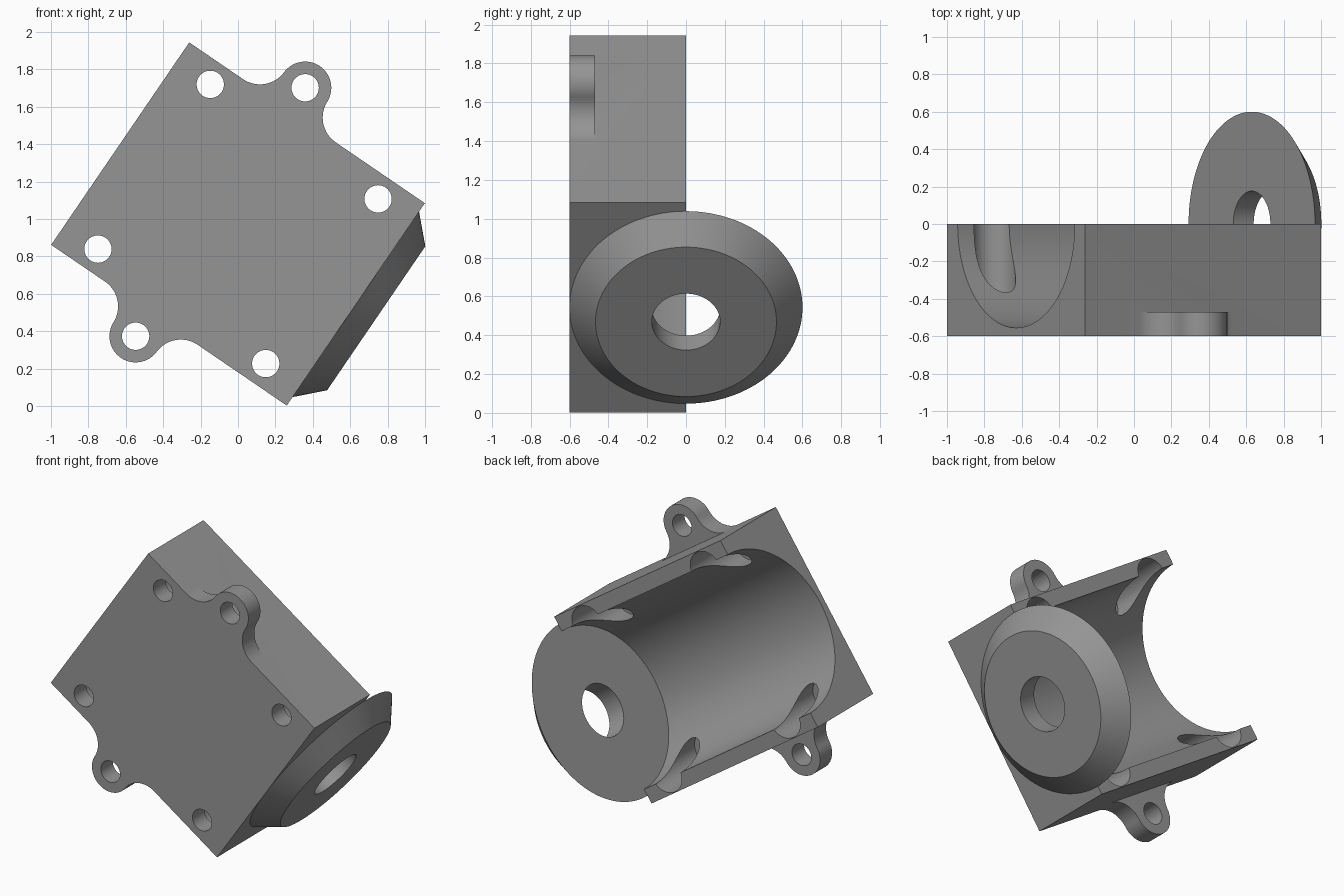
import bpy, bmesh, math
from mathutils import Matrix, Vector

if "Cube" in bpy.data.objects:
    bpy.data.objects.remove(bpy.data.objects["Cube"])

# Built in a straight frame (x = bore axis, y = depth, z = width), then tilted
L, W, D = 1.525, 1.31, 0.6
BORE, HOLE = 0.555, 0.073
TILT = math.radians(34.3)
EAR_X, EAR_Z, EAR_R, EAR_T = -0.114, 0.804, 0.14, 0.13

grey = bpy.data.materials.new("grey")
grey.diffuse_color = (0.30, 0.30, 0.30, 1)
grey.use_nodes = True
grey.node_tree.nodes["Principled BSDF"].inputs["Base Color"].default_value = grey.diffuse_color


def make(name, bm):
    bmesh.ops.recalc_face_normals(bm, faces=bm.faces)
    me = bpy.data.meshes.new(name)
    bm.to_mesh(me)
    bm.free()
    me.materials.append(grey)
    ob = bpy.data.objects.new(name, me)
    bpy.context.collection.objects.link(ob)
    return ob


def box(name, lo, hi):
    bm = bmesh.new()
    bmesh.ops.create_cube(bm, size=1)
    lo, hi = Vector(lo), Vector(hi)
    for v in bm.verts:
        v.co = (lo + hi) / 2 + Vector(a * b for a, b in zip(v.co, hi - lo))
    return make(name, bm)


def rod(name, start, axis, length, r1, r2=None, sides=64, spin=0.0):
    """Cylinder or cone running from start along +x or +y."""
    bm = bmesh.new()
    bmesh.ops.create_cone(bm, cap_ends=True, segments=sides, radius1=r1,
                          radius2=r1 if r2 is None else r2, depth=length)
    turn = Matrix.Rotation(math.pi / 2, 4, 'Y') if axis == 'x' else Matrix.Rotation(-math.pi / 2, 4, 'X')
    bm.transform(Matrix.Translation(start) @ turn @ Matrix.Translation((0, 0, length / 2))
                 @ Matrix.Rotation(spin, 4, 'Z'))
    return make(name, bm)


def combine(target, other, op):
    m = target.modifiers.new("bool", 'BOOLEAN')
    m.operation, m.object, m.solver = op, other, 'EXACT'
    bpy.context.view_layer.objects.active = target
    bpy.ops.object.modifier_apply(modifier=m.name)
    bpy.data.objects.remove(other)


def ear(side):
    """Rounded lug that flows into the block edge through two fillets."""
    edge, fx = W / 2, 0.30
    g = EAR_Z - edge
    rf = (fx * fx + g * g - EAR_R ** 2) / (2 * (EAR_R + g))
    cz = edge + rf
    a = math.atan2(cz - EAR_Z, fx)                # direction from lug to fillet centre
    pts = [(fx, edge - 0.05)]
    for i in range(17):                           # fillet from the block edge up to the lug
        t = -math.pi / 2 + (a - math.pi / 2) * i / 16
        pts.append((fx + rf * math.cos(t), cz + rf * math.sin(t)))
    for i in range(1, 17):                        # lug arc up to its top
        t = a + (math.pi / 2 - a) * i / 16
        pts.append((EAR_R * math.cos(t), EAR_Z + EAR_R * math.sin(t)))
    pts += [(-x, z) for x, z in reversed(pts[:-1])]
    bm = bmesh.new()
    f = bm.faces.new([bm.verts.new((EAR_X + x, -D, side * z)) for x, z in pts])
    ext = bmesh.ops.extrude_face_region(bm, geom=[f])
    bmesh.ops.translate(bm, vec=(0, EAR_T, 0),
                        verts=[v for v in ext["geom"] if isinstance(v, bmesh.types.BMVert)])
    return make("ear", bm)


# Block with an open half-round cradle
body = box("motor_cradle", (-L / 2, -D, -W / 2), (L / 2, 0, W / 2))
combine(body, rod("bore", (-L, 0, 0), 'x', 2 * L, BORE, sides=128), 'DIFFERENCE')

# Corner screw holes, each with a wide counterbore from the back
for sx in (-1, 1):
    for sz in (-1, 1):
        x, z = sx * 0.543, sz * 0.533
        combine(body, rod("hole", (x, -D - 0.1, z), 'y', 0.9, HOLE), 'DIFFERENCE')
        combine(body, rod("counterbore", (x, -0.47, z), 'y', 0.7, 0.116), 'DIFFERENCE')

# Side ears with a through hole and a hexagonal nut pocket in front
for s in (-1, 1):
    combine(body, ear(s), 'UNION')
    c = (EAR_X, -D - 0.1, s * EAR_Z)
    combine(body, rod("hole", c, 'y', 0.5, HOLE), 'DIFFERENCE')
    combine(body, rod("nut_pocket", c, 'y', 0.165, 0.11, sides=6, spin=math.pi / 6), 'DIFFERENCE')

# Tapered end plate with shaft hole and two counterbored screw holes
plate = rod("end_plate", (L / 2, 0, 0), 'x', 0.132, 0.6, 0.466, sides=128)
combine(plate, rod("shaft_hole", (0.5, 0, 0), 'x', 1, 0.176), 'DIFFERENCE')
for s in (-1, 1):
    combine(plate, rod("hole", (0.5, 0, s * 0.372), 'x', 1, 0.07), 'DIFFERENCE')
    combine(plate, rod("counterbore", (L / 2 + 0.052, 0, s * 0.372), 'x', 0.5, 0.132), 'DIFFERENCE')
combine(body, plate, 'UNION')

# Tilt into place and shade
body.data.transform(Matrix.Translation((0, 0, 0.973)) @ Matrix.Rotation(TILT, 4, 'Y'))
bpy.ops.object.select_all(action='DESELECT')
body.select_set(True)
bpy.context.view_layer.objects.active = body
bpy.ops.object.shade_smooth_by_angle(angle=math.radians(30))
